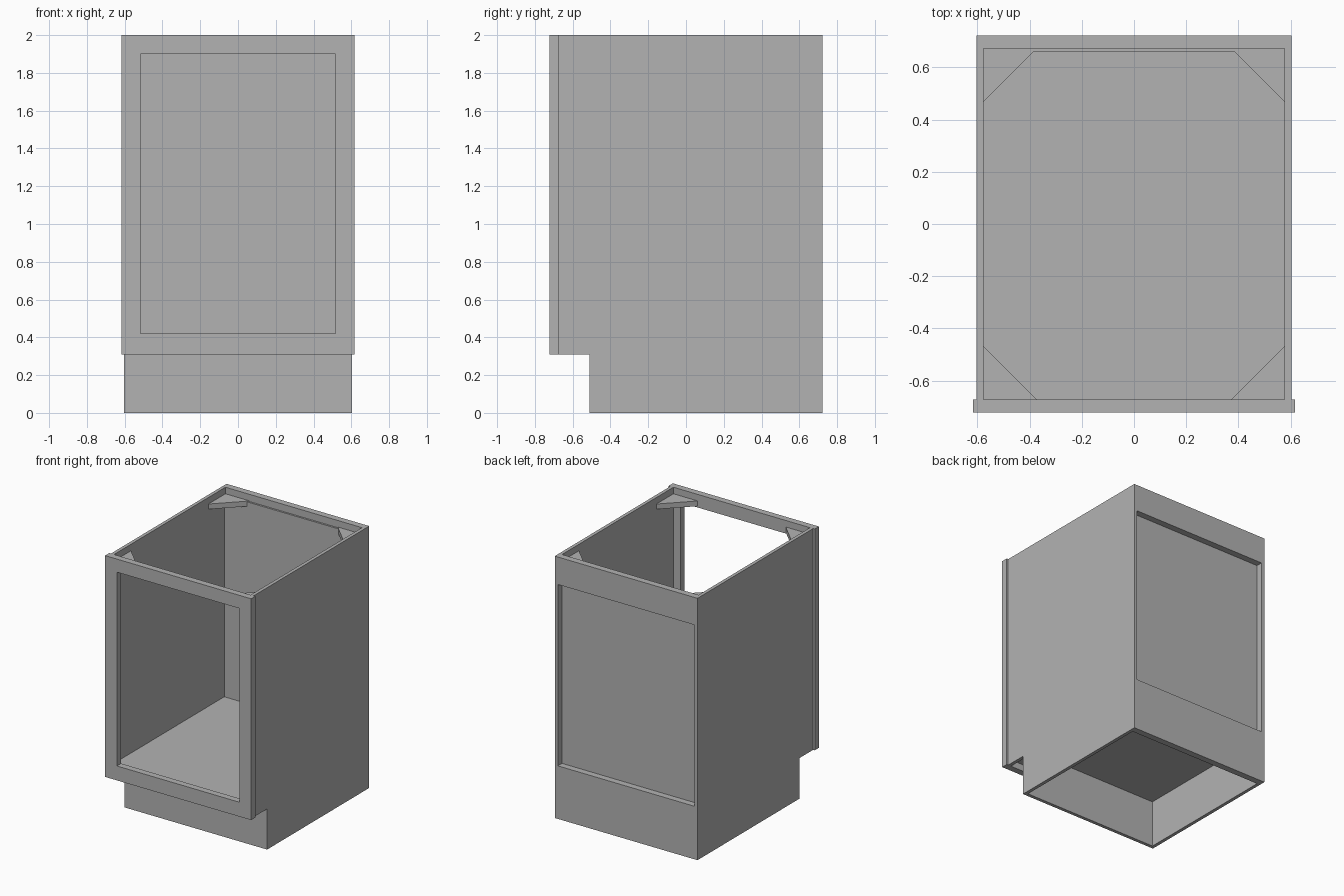
import bpy
import bmesh

cube = bpy.data.objects.get("Cube")
if cube:
    bpy.data.objects.remove(cube, do_unlink=True)

grey = bpy.data.materials.new("plain_grey")
grey.use_nodes = True
colour = (0.45, 0.45, 0.45, 1)
grey.diffuse_color = colour
grey.node_tree.nodes["Principled BSDF"].inputs["Base Color"].default_value = colour

SIDE, INNER = 0.603, 0.577      # outer and inner half widths of the carcass
FRONT, BACK = -0.7225, 0.7225
RAIL = 0.05                     # depth of the face frame and back rails
FRAME_Y, RAIL_Y = FRONT + RAIL, BACK - RAIL
TOP, TOE, FLOOR = 2.0, 0.31, 0.405
KICK_Y = -0.51


def prism(name, rings, offset):
    """Extrude a flat outline, optionally with a matching inner hole, by offset."""
    bm = bmesh.new()
    loops = [[bm.verts.new(p) for p in ring] for ring in rings]
    if len(loops) == 1:
        faces = [bm.faces.new(loops[0])]
    else:
        outer, inner = loops
        n = len(outer)
        faces = [bm.faces.new((outer[i], outer[(i + 1) % n], inner[(i + 1) % n], inner[i]))
                 for i in range(n)]
    geom = bmesh.ops.extrude_face_region(bm, geom=faces, use_keep_orig=True)["geom"]
    moved = [g for g in geom if isinstance(g, bmesh.types.BMVert)]
    bmesh.ops.translate(bm, verts=moved, vec=offset)
    bmesh.ops.recalc_face_normals(bm, faces=bm.faces)
    mesh = bpy.data.meshes.new(name)
    bm.to_mesh(mesh)
    bm.free()
    mesh.materials.append(grey)
    obj = bpy.data.objects.new(name, mesh)
    bpy.context.collection.objects.link(obj)
    return obj


def board(name, half_width, y0, y1, z0, z1):
    """A rectangular board centred across the width."""
    w = half_width
    return prism(name, [[(-w, y0, z0), (w, y0, z0), (w, y1, z0), (-w, y1, z0)]],
                 (0, 0, z1 - z0))


def upright(half_width, z0, z1):
    w = half_width
    return [(-w, FRONT, z0), (w, FRONT, z0), (w, FRONT, z1), (-w, FRONT, z1)]


# Face frame around the front opening
prism("face_frame", [upright(0.617, TOE, TOP), upright(0.517, 0.42, 1.9)], (0, RAIL, 0))

# Side panels with a toe notch
profile = [(FRAME_Y, TOE), (KICK_Y, TOE), (KICK_Y, 0), (BACK, 0), (BACK, TOP), (FRAME_Y, TOP)]
for name, s in (("left_side", 1), ("right_side", -1)):
    prism(name, [[(s * INNER, y, z) for y, z in profile]], (s * (SIDE - INNER), 0, 0))

# Floor, toe kick, back rails and recessed back panel
board("cabinet_floor", INNER, FRAME_Y, RAIL_Y, 0.362, FLOOR)
board("toe_kick", INNER, KICK_Y, KICK_Y + 0.026, 0, 0.362)
board("back_top_rail", INNER, RAIL_Y, BACK, 1.79, TOP)
board("back_bottom_rail", INNER, RAIL_Y, BACK, 0, FLOOR)
board("back_panel", INNER, RAIL_Y - 0.014, RAIL_Y, FLOOR, 1.945)

# Triangular corner braces near the top
LEG = 0.205
for end, y, sy in (("front", FRAME_Y, 1), ("back", RAIL_Y, -1)):
    for side, s in (("left", 1), ("right", -1)):
        x = s * INNER
        prism(f"{end}_{side}_brace",
              [[(x, y, 1.91), (x - s * LEG, y, 1.91), (x, y + sy * LEG, 1.91)]],
              (0, 0, 0.04))
